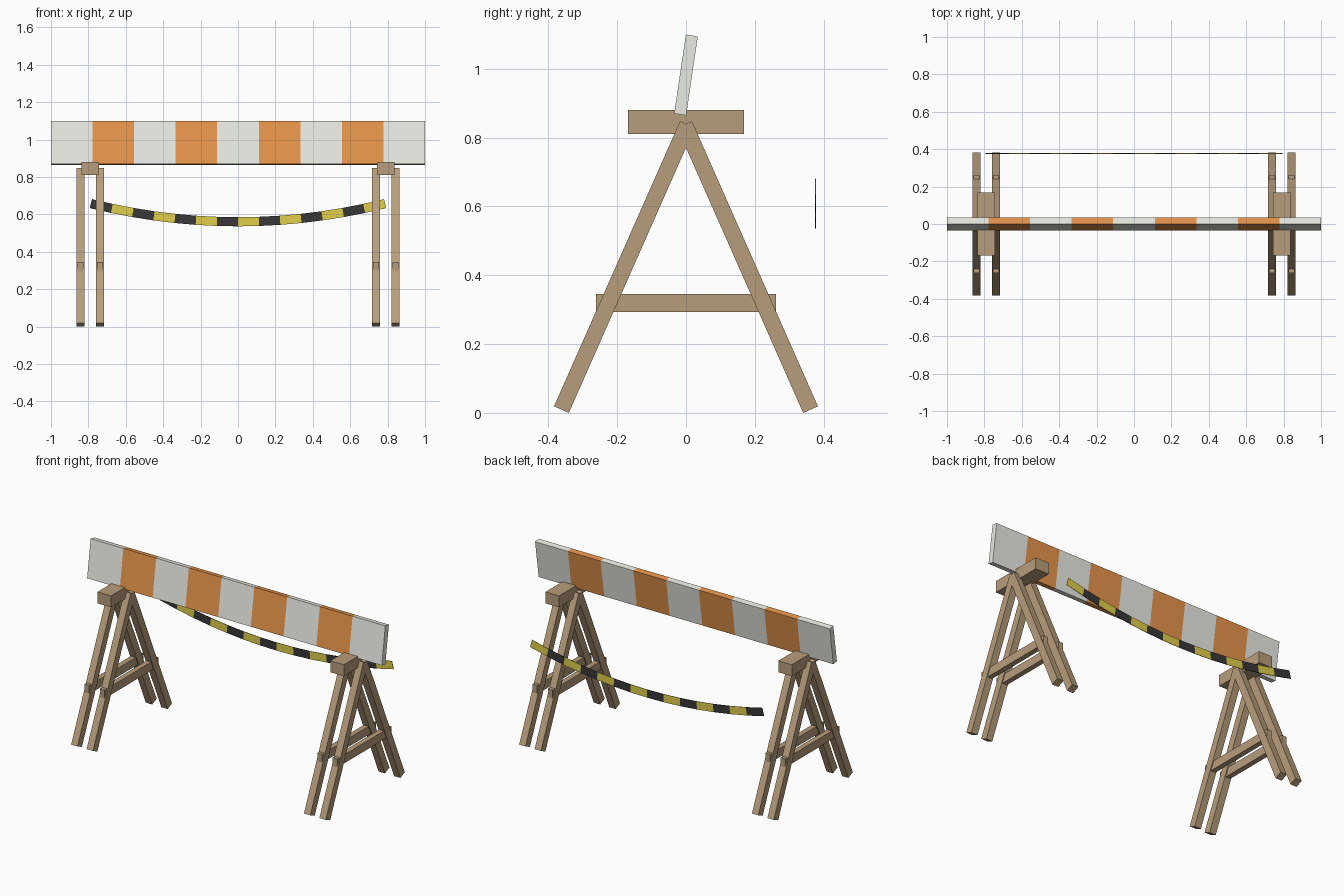
import bpy, bmesh, math
from mathutils import Vector, Matrix

if "Cube" in bpy.data.objects:
    bpy.data.objects.remove(bpy.data.objects["Cube"])


def material(name, rgb):
    m = bpy.data.materials.new(name)
    m.diffuse_color = (*rgb, 1)
    m.use_nodes = True
    m.node_tree.nodes["Principled BSDF"].inputs["Base Color"].default_value = m.diffuse_color
    return m


WOOD = material("wood", (0.48, 0.34, 0.20))
WHITE = material("white_paint", (0.83, 0.83, 0.78))
ORANGE = material("orange_paint", (0.80, 0.30, 0.07))
YELLOW = material("yellow_tape", (0.75, 0.62, 0.07))
BLACK = material("black_tape", (0.04, 0.04, 0.04))


def finish(name, bm, mats):
    bmesh.ops.recalc_face_normals(bm, faces=bm.faces)
    me = bpy.data.meshes.new(name)
    bm.to_mesh(me)
    bm.free()
    for m in mats:
        me.materials.append(m)
    ob = bpy.data.objects.new(name, me)
    bpy.context.collection.objects.link(ob)
    return ob


def box(name, centre, size, tilt=0.0):
    """Wooden box, tilted about the x axis."""
    bm = bmesh.new()
    bmesh.ops.create_cube(bm, size=1, matrix=Matrix.Translation(centre)
                          @ Matrix.Rotation(tilt, 4, 'X') @ Matrix.Diagonal((*size, 1)))
    return finish(name, bm, [WOOD])


def striped_bar(name, sections, mats):
    """Loft of four-cornered sections, with materials alternating per span."""
    bm = bmesh.new()
    rings = [[bm.verts.new(p) for p in s] for s in sections]
    for i, (a, b) in enumerate(zip(rings, rings[1:])):
        for k in range(4):
            j = (k + 1) % 4
            bm.faces.new((a[k], a[j], b[j], b[k])).material_index = i % 2
    bm.faces.new(rings[0]).material_index = 0
    bm.faces.new(rings[-1]).material_index = (len(rings) - 2) % 2
    return finish(name, bm, mats)


def section(centre, thick, up):
    return [centre + thick * s / 2 + up * t / 2
            for s, t in ((-1, -1), (1, -1), (1, 1), (-1, 1))]


# Leaning striped board: nine equal stripes
lean = Matrix.Rotation(math.radians(-8.4), 3, 'X')
striped_bar("striped_board",
            [section(Vector((-1 + 2 * i / 9, 0, 0.982)),
                     lean @ Vector((0, 0.035, 0)), lean @ Vector((0, 0, 0.232)))
             for i in range(10)], [WHITE, ORANGE])

# Two trestles, each with a cap block and a pair of A-frames
for side, sx in (("left", -1), ("right", 1)):
    box(f"{side}_cap_block", (sx * 0.79, 0, 0.846), (0.092, 0.336, 0.07))
    for place, dx in (("inner", -0.0525), ("outer", 0.0525)):
        x = sx * (0.79 + dx)
        for end, sy in (("front", -1), ("back", 1)):
            foot, top = Vector((x, sy * 0.362, 0.0096)), Vector((x, -sy * 0.004, 0.838))
            d = top - foot
            box(f"{side}_{place}_{end}_leg", (foot + top) / 2,
                (0.043, 0.047, d.length), math.atan2(-d.y, d.z))
        box(f"{side}_{place}_crossbar", (x, 0, 0.319), (0.032, 0.524, 0.052))

# Sagging warning tape across the back feet: fourteen stripes
tape = []
for i in range(15):
    x = (-1 + i / 7) * 0.787
    z = 0.561 + 0.097 * (x / 0.787) ** 2
    slope = 2 * 0.097 * x / 0.787 ** 2
    tape.append(section(Vector((x, 0.377, z)), Vector((0, 0.003, 0)),
                        Vector((-slope, 0, 1)).normalized() * 0.049))
striped_bar("warning_tape", tape, [BLACK, YELLOW])
